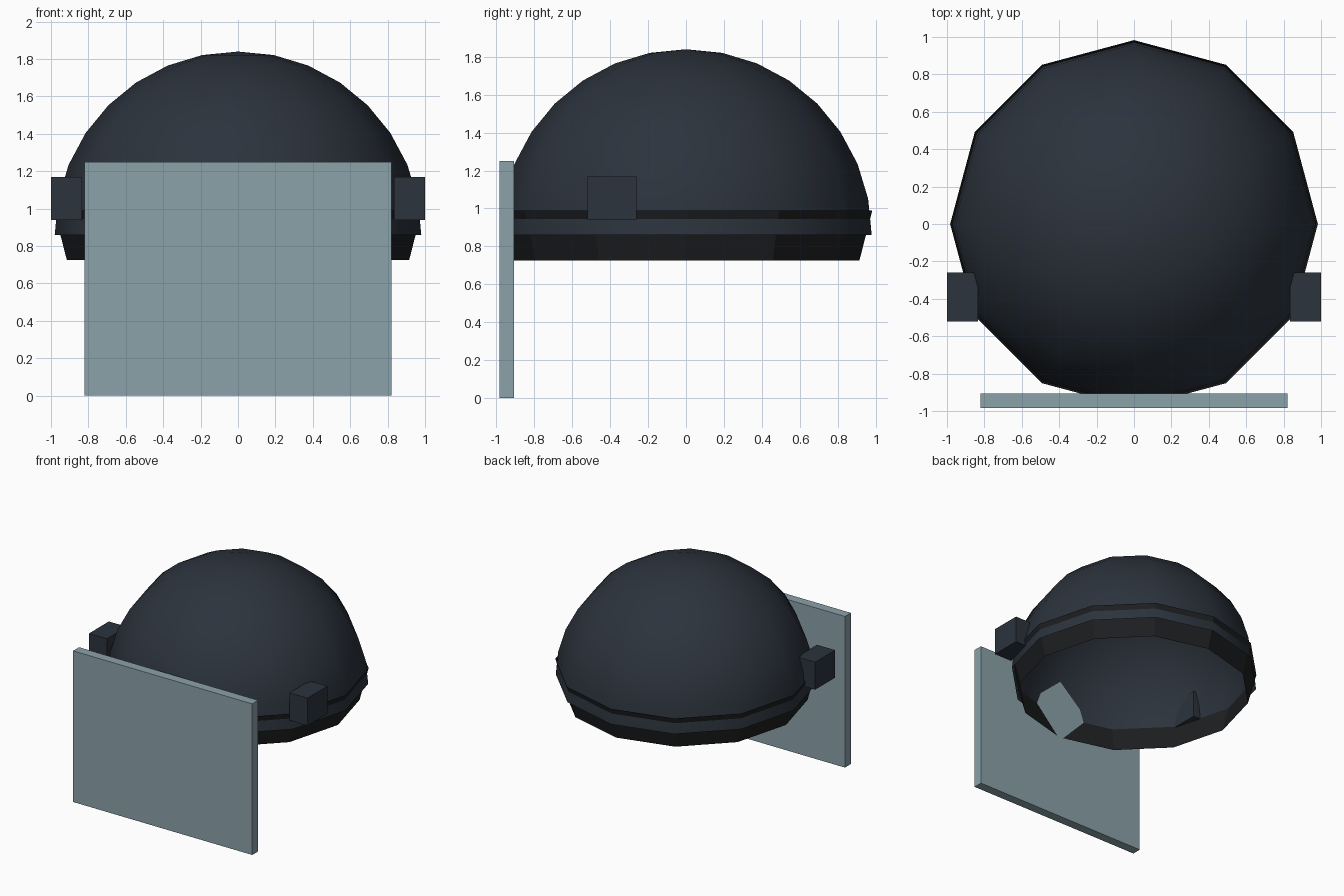
import bpy, bmesh, math

if "Cube" in bpy.data.objects:
    bpy.data.objects.remove(bpy.data.objects["Cube"])

def material(name, rgb):
    m = bpy.data.materials.new(name)
    m.diffuse_color = (*rgb, 1)
    m.use_nodes = True
    m.node_tree.nodes["Principled BSDF"].inputs["Base Color"].default_value = m.diffuse_color
    return m

SHELL = material("dark_shell", (0.025, 0.033, 0.046))
RUBBER = material("black_rubber", (0.012, 0.013, 0.014))
GLASS = material("pale_visor", (0.26, 0.36, 0.40))

def lathe(name, profile, mat, sides=12):
    """Revolve an (r, z) profile into an open surface, corners on the axes."""
    bm = bmesh.new()
    verts = [bm.verts.new((r, 0, z)) for r, z in profile]
    edges = [bm.edges.new(p) for p in zip(verts, verts[1:])]
    bmesh.ops.spin(bm, geom=verts + edges, cent=(0, 0, 0), axis=(0, 0, 1),
                   angle=math.tau, steps=sides, use_merge=True)
    bmesh.ops.remove_doubles(bm, verts=bm.verts, dist=1e-4)
    bmesh.ops.recalc_face_normals(bm, faces=bm.faces)
    # make sure the open surface faces outwards
    if sum(f.normal.dot(f.calc_center_median().xy.to_3d()) for f in bm.faces) < 0:
        bmesh.ops.reverse_faces(bm, faces=bm.faces)
    me = bpy.data.meshes.new(name)
    bm.to_mesh(me)
    bm.free()
    me.materials.append(mat)
    me.shade_smooth()
    ob = bpy.data.objects.new(name, me)
    bpy.context.collection.objects.link(ob)
    return ob

def box(name, lo, hi, mat):
    centre = [(a + b) / 2 for a, b in zip(lo, hi)]
    bpy.ops.mesh.primitive_cube_add(size=1, location=centre)
    ob = bpy.context.object
    ob.name = name
    ob.scale = [b - a for a, b in zip(lo, hi)]
    ob.data.materials.append(mat)
    return ob

# Hollow half-sphere dome
R, Z0 = 0.98, 0.86
lathe("helmet_dome",
      [(R * math.cos(i * math.pi / 16), Z0 + R * math.sin(i * math.pi / 16)) for i in range(9)],
      SHELL)

# Tapered rim that crosses the bottom of the dome
rim = lathe("helmet_rim", [(0.915, 0.725), (0.983, 0.99)], RUBBER)
rim.data.shade_flat()

# Flat face shield
box("face_shield", (-0.82, -0.985, 0), (0.82, -0.907, 1.25), GLASS)

# Hinge blocks on both sides
for side, x0, x1 in (("left", -1.0, -0.835), ("right", 0.835, 1.0)):
    box("hinge_block_" + side, (x0, -0.52, 0.94), (x1, -0.26, 1.168), SHELL)
